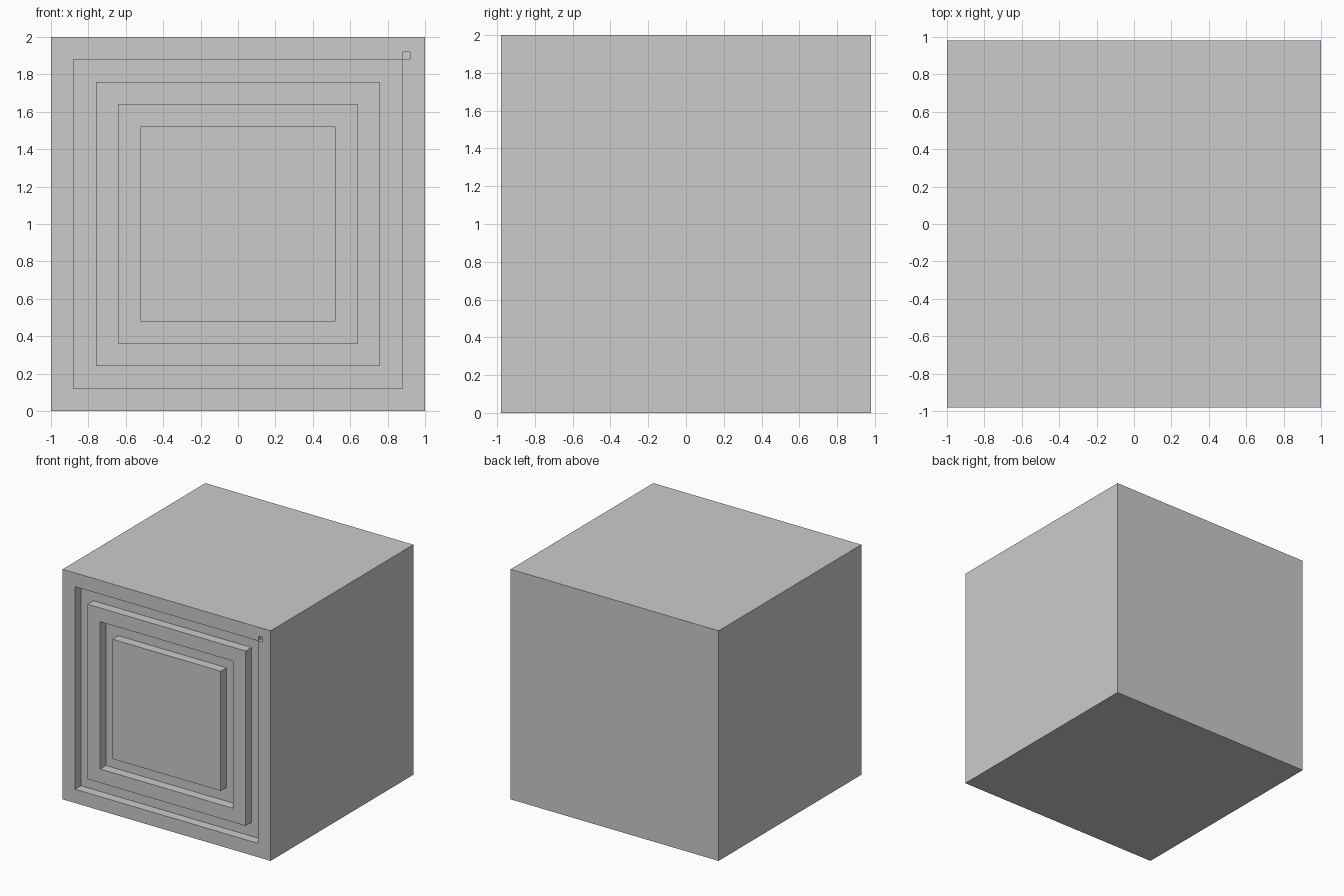
import bpy, bmesh
from mathutils import Vector

if "Cube" in bpy.data.objects:
    bpy.data.objects.remove(bpy.data.objects["Cube"])

HALF_Y, STEP, DEPTH = 0.98, 0.12, 0.08


def box(name, x, y, z):
    """Box spanning the given (min, max) ranges, returned as a bmesh and name."""
    bm = bmesh.new()
    bmesh.ops.create_cube(bm, size=1)
    for v in bm.verts:
        v.co = [r[0] if c < 0 else r[1] for c, r in zip(v.co, (x, y, z))]
    return bm, name


def finish(bm, name):
    bmesh.ops.recalc_face_normals(bm, faces=bm.faces)
    mesh = bpy.data.meshes.new(name)
    bm.to_mesh(mesh)
    bm.free()
    ob = bpy.data.objects.new(name, mesh)
    bpy.context.collection.objects.link(ob)
    return ob


# Main block, front face stepped in and out as concentric square frames
bm, name = box("block", (-1, 1), (-HALF_Y, HALF_Y), (0, 2))
bm.normal_update()
face = min(bm.faces, key=lambda f: f.calc_center_median().y)
for direction in (1, -1, 1, -1):
    bmesh.ops.inset_region(bm, faces=[face], thickness=STEP, use_even_offset=True)
    face = bmesh.ops.extrude_discrete_faces(bm, faces=[face])["faces"][0]
    bmesh.ops.translate(bm, verts=face.verts, vec=Vector((0, direction * DEPTH, 0)))
    bm.normal_update()
block = finish(bm, name)

# Small rounded socket at the upper right corner of the outer frame
bm, name = box("socket_cutter", (0.881, 0.921), (-1.1, -HALF_Y + 0.04), (1.881, 1.921))
edges = [e for e in bm.edges if abs(e.verts[0].co.y - e.verts[1].co.y) > 0.1]
bmesh.ops.bevel(bm, geom=edges, offset=0.005, segments=2, profile=0.5, affect='EDGES')
cutter = finish(bm, name)
cutter.hide_render = True
cutter.hide_set(True)
cut = block.modifiers.new("socket", 'BOOLEAN')
cut.operation = 'DIFFERENCE'
cut.solver = 'EXACT'
cut.object = cutter
